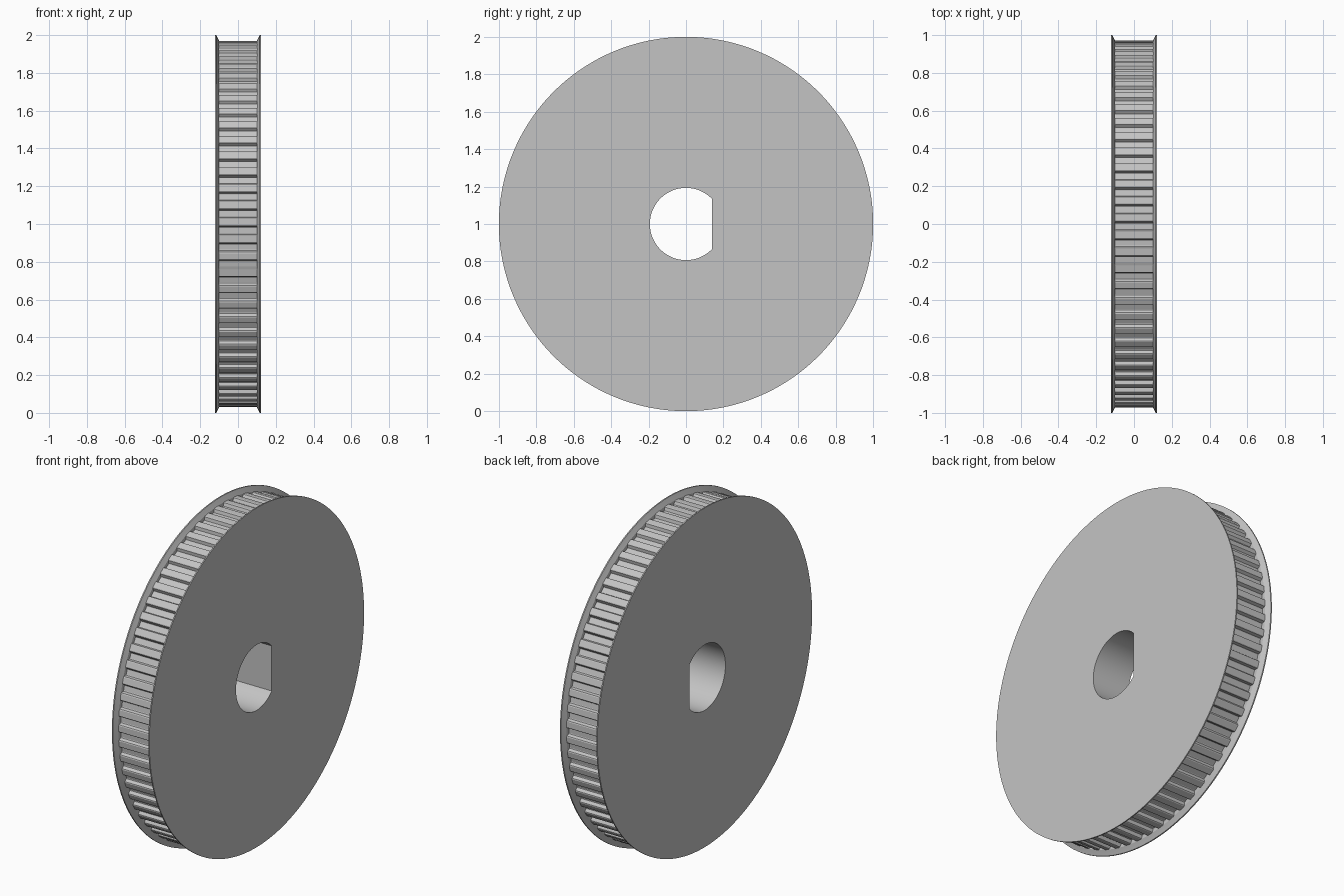
import bpy
import bmesh
from math import acos, cos, sin, radians, degrees

if "Cube" in bpy.data.objects:
    bpy.data.objects.remove(bpy.data.objects["Cube"])

TEETH = 67
PITCH = 360 / TEETH
GROOVE_START = 176.7          # centre of one groove, degrees from +y towards +z
BORE, FLAT = 0.193, 0.14      # bore radius and distance of its flat side
HALF_RIM, HALF_WIDTH = 0.1, 0.122
RIM = 0.97
# half groove: (degrees from groove centre, depth)
GROOVE = [(0.8, 0.023), (1.05, 0.021), (1.45, 0.003), (1.75, 0.0)]
CORNER = degrees(acos(FLAT / BORE))

metal = bpy.data.materials.new("grey_metal")
metal.use_nodes = True
metal.diffuse_color = (0.55, 0.55, 0.55, 1)
metal.node_tree.nodes["Principled BSDF"].inputs["Base Color"].default_value = (0.55, 0.55, 0.55, 1)


def bore_radius(angle):
    c = cos(radians(angle))
    return min(BORE, FLAT / c) if c > 0 else BORE


def rim_radius(angle):
    """Radius of the toothed outline at an angle."""
    t = abs((angle - GROOVE_START + PITCH / 2) % PITCH - PITCH / 2)
    if t <= GROOVE[0][0]:
        return RIM - GROOVE[0][1]
    for (a, da), (b, db) in zip(GROOVE, GROOVE[1:]):
        if t <= b:
            return RIM - da - (db - da) * (t - a) / (b - a)
    return RIM


def constant(radius):
    return lambda angle: radius


def build_ring(name, angles, section):
    """Closed ring about x; section lists (x, radius function)."""
    angles = sorted({round(a % 360, 5) for a in angles + [CORNER, -CORNER]})
    bm = bmesh.new()
    loops = []
    for x, radius in section:
        loops.append([bm.verts.new((x, radius(a) * cos(radians(a)),
                                    1 + radius(a) * sin(radians(a)))) for a in angles])
    n = len(angles)
    for k, loop in enumerate(loops):
        following = loops[(k + 1) % len(loops)]
        for i in range(n):
            j = (i + 1) % n
            bm.faces.new((loop[i], loop[j], following[j], following[i]))
    bmesh.ops.recalc_face_normals(bm, faces=bm.faces)
    mesh = bpy.data.meshes.new(name)
    bm.to_mesh(mesh)
    bm.free()
    mesh.materials.append(metal)
    obj = bpy.data.objects.new(name, mesh)
    bpy.context.collection.objects.link(obj)
    bpy.ops.object.select_all(action='DESELECT')
    obj.select_set(True)
    bpy.context.view_layer.objects.active = obj
    bpy.ops.object.shade_smooth_by_angle(angle=radians(20))


# Toothed rim with the D-shaped bore
tooth_angles = [GROOVE_START + k * PITCH + side * a
                for k in range(TEETH) for side in (-1, 1) for a, _ in GROOVE]
build_ring("toothed_rim", tooth_angles, [
    (-HALF_RIM, bore_radius), (-HALF_RIM, rim_radius),
    (HALF_RIM, rim_radius), (HALF_RIM, bore_radius)])

# Side flanges, flat outside and flared inside
round_angles = [i * 2.0 for i in range(180)]
for name, side in (("left_flange", 1), ("right_flange", -1)):
    build_ring(name, round_angles, [
        (side * HALF_RIM, bore_radius),
        (side * HALF_WIDTH, bore_radius),
        (side * HALF_WIDTH, constant(1.0)),
        (side * 0.115, constant(1.0)),
        (side * 0.108, constant(0.985)),
        (side * HALF_RIM, constant(RIM))])
